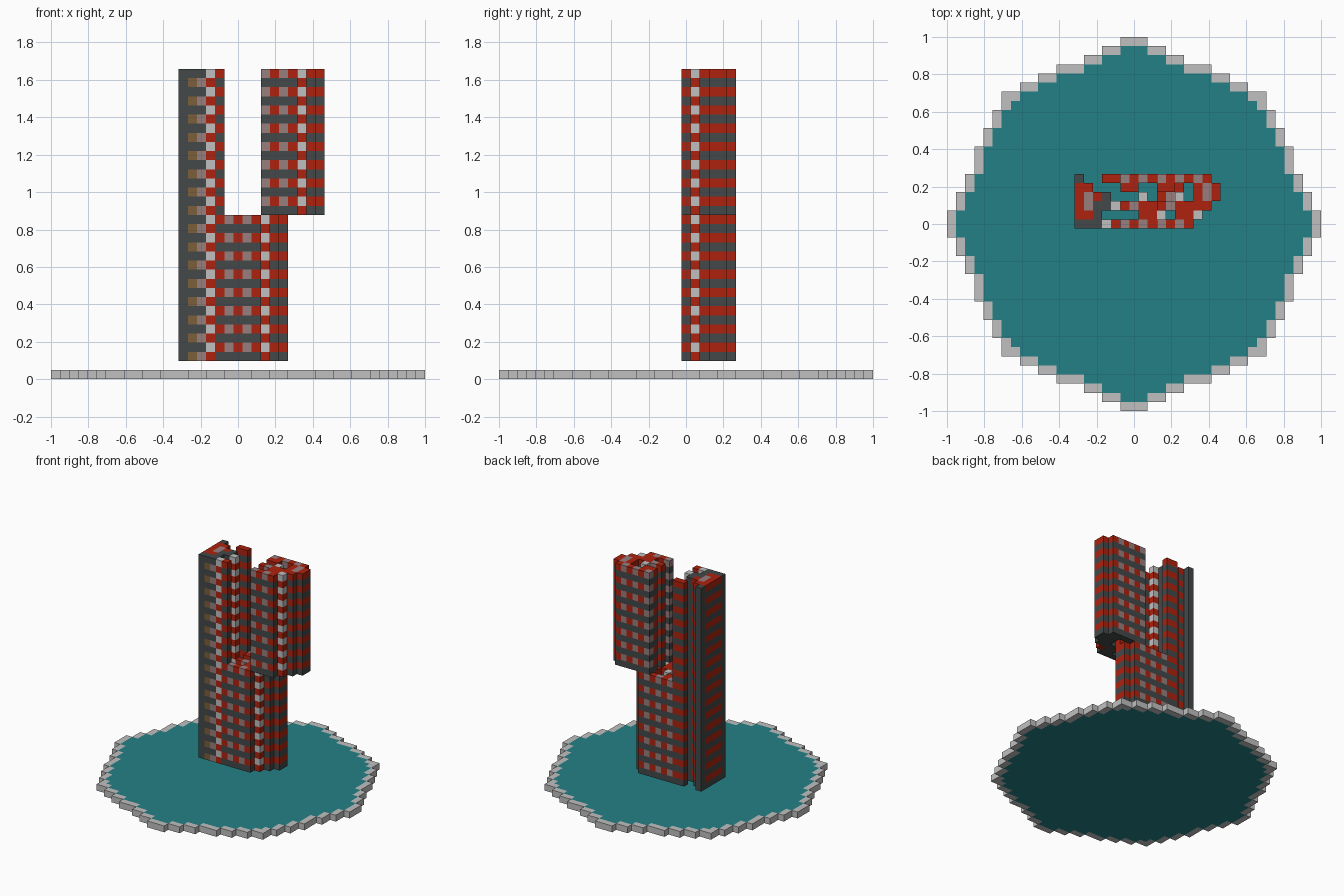
import bpy
import bmesh
from mathutils import Vector

cube = bpy.data.objects.get("Cube")
if cube:
    bpy.data.objects.remove(cube, do_unlink=True)

U = 2 / 41  # block size


def make_material(name, rgb):
    lin = [((c / 255 + 0.055) / 1.055) ** 2.4 for c in rgb]
    mat = bpy.data.materials.new(name)
    mat.use_nodes = True
    mat.diffuse_color = (*lin, 1)
    mat.node_tree.nodes["Principled BSDF"].inputs["Base Color"].default_value = (*lin, 1)
    return mat


MATS = {
    "dark": make_material("dark_concrete", (68, 72, 72)),
    "red": make_material("red_brick", (174, 34, 14)),
    "pale": make_material("pale_stone", (192, 192, 192)),
    "pink": make_material("pinkish_window", (152, 126, 126)),
    "brown": make_material("brown_window", (124, 94, 58)),
    "teal": make_material("teal_water", (35, 128, 133)),
}

# Plan letter -> (colour of even layers, colour of odd layers)
BANDS = {
    "D": ("dark", "dark"),
    "R": ("dark", "red"),
    "P": ("dark", "pink"),
    "W": ("red", "pale"),
    "B": ("brown", "dark"),
    "K": ("pink", "dark"),
}
DIRECTIONS = [Vector(d) for d in ((1, 0, 0), (-1, 0, 0), (0, 1, 0), (0, -1, 0), (0, 0, 1), (0, 0, -1))]


def build_blocks(name, cells, solid=None):
    """Make one mesh of the exposed faces of blocks {(i, j, k): colour}."""
    solid = solid or cells
    used = sorted(set(cells.values()))
    bm = bmesh.new()
    for cell, colour in cells.items():
        centre = Vector(cell) + Vector((0, 0, 0.5))
        for d in DIRECTIONS:
            if tuple(int(c) for c in Vector(cell) + d) in solid:
                continue
            a = Vector((d.y, d.z, d.x)) / 2
            b = d.cross(a)
            corners = [a + b, b - a, -a - b, a - b]
            face = bm.faces.new([bm.verts.new((centre + d / 2 + c) * U) for c in corners])
            face.material_index = used.index(colour)
    bmesh.ops.remove_doubles(bm, verts=bm.verts, dist=U / 100)
    mesh = bpy.data.meshes.new(name)
    bm.to_mesh(mesh)
    bm.free()
    for colour in used:
        mesh.materials.append(MATS[colour])
    obj = bpy.data.objects.new(name, mesh)
    bpy.context.collection.objects.link(obj)


def extrude_plan(plan, left, layers):
    """Stack a plan (back row first) through the layers with its colour bands."""
    cells = {}
    for row, line in enumerate(plan):
        for col, letter in enumerate(line):
            if letter != ".":
                for k in layers:
                    cells[(left + col, len(plan) - 1 - row, k)] = BANDS[letter][k % 2]
    return cells


# Round stepped base: water with a one-block rim
half_widths = [20, 20, 19, 19, 18, 18, 17, 17, 17, 16, 16, 15, 15, 14, 14, 12, 10, 8, 5, 3, 1]
disc = {(i, j, 0) for j in range(-20, 21)
        for i in range(-half_widths[abs(j)], half_widths[abs(j)] + 1)}


def on_rim(cell):
    i, j, k = cell
    return any(n not in disc for n in ((i + 1, j, k), (i - 1, j, k), (i, j + 1, k), (i, j - 1, k)))


build_blocks("base_rim", {c: "pale" for c in disc if on_rim(c)}, disc)
build_blocks("base_water", {c: "teal" for c in disc if not on_rim(c)}, disc)

# Tower plans
stair_plan = [
    "D..RR",
    "RR...",
    "RPRD.",
    "RPDDW",
    "RRD..",
    "DBKWR",
]
flat_plan = [
    "PRPRPR.",
    "RR..RPR",
    "..W.RPR",
    "RPRRRR.",
    "..RRW..",
    "PRPR...",
]
build_blocks("stair_tower", extrude_plan(stair_plan, -6, range(2, 34)))
build_blocks("lower_flats", extrude_plan(flat_plan, -1, range(2, 18)))
build_blocks("upper_flats", extrude_plan(flat_plan, 3, range(18, 34)))
